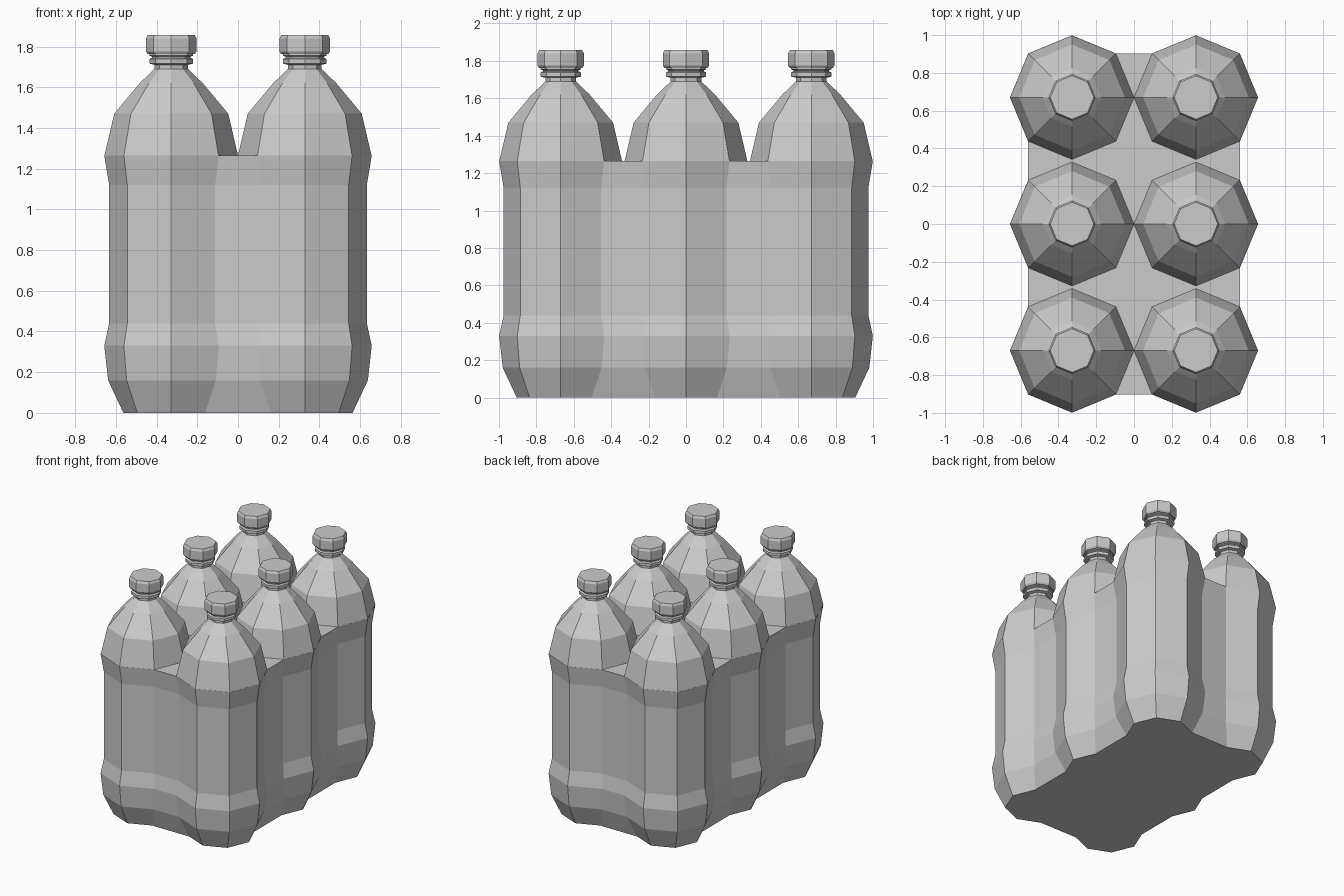
import bpy
import bmesh
from math import cos, sin, radians

CX, CY = 0.328, 0.67
Z_WRAP = 1.265

if "Cube" in bpy.data.objects:
    bpy.data.objects.remove(bpy.data.objects["Cube"], do_unlink=True)

grey = bpy.data.materials.new("light_grey")
grey.use_nodes = True
COLOUR = (0.6, 0.6, 0.6, 1)
grey.diffuse_color = COLOUR
grey.node_tree.nodes["Principled BSDF"].inputs["Base Color"].default_value = COLOUR


def loft(name, loops, location=(0, 0, 0)):
    """Skin a stack of matching point loops and close both ends."""
    bm = bmesh.new()
    rings = [[bm.verts.new(p) for p in loop] for loop in loops]
    n = len(rings[0])
    for low, high in zip(rings, rings[1:]):
        for i in range(n):
            j = (i + 1) % n
            bm.faces.new((low[i], low[j], high[j], high[i]))
    bm.faces.new(rings[0][::-1])
    bm.faces.new(rings[-1])
    bmesh.ops.recalc_face_normals(bm, faces=bm.faces)
    mesh = bpy.data.meshes.new(name)
    bm.to_mesh(mesh)
    bm.free()
    mesh.materials.append(grey)
    obj = bpy.data.objects.new(name, mesh)
    obj.location = location
    bpy.context.collection.objects.link(obj)


def arc(r, z, start, count, x=0, y=0):
    """Points of an octagon, from a start angle, in 45 degree steps."""
    angles = [radians(start + 45 * k) for k in range(count)]
    return [(x + r * cos(a), y + r * sin(a), z) for a in angles]


def pack_outline(r, z):
    """Outer arcs of the six bottles, bridged by flat strips."""
    pts = arc(r, z, -135, 5, CX, -CY) + arc(r, z, -45, 3, CX, 0)
    pts += arc(r, z, -45, 5, CX, CY)
    return pts + [(-x, -y, h) for x, y, h in pts]


# Wrapped lower body of the whole pack
body = [(0.235, 0), (0.31, 0.16), (0.329, 0.33), (0.305, 0.44),
        (0.305, 1.12), (0.329, Z_WRAP)]
loft("wrapped_body", [pack_outline(r, z) for r, z in body])

# Profiles shared by every bottle
shoulder = [(0.328, Z_WRAP), (0.28, 1.47), (0.155, 1.62), (0.082, 1.69)]
neck = [(0.082, 1.68), (0.082, 1.71), (0.108, 1.716), (0.108, 1.738),
        (0.095, 1.744), (0.095, 1.75), (0.108, 1.755), (0.108, 1.766)]
cap = [(0.115, 1.762), (0.124, 1.775), (0.124, 1.84), (0.115, 1.857)]

for row, y in (("front", -CY), ("middle", 0), ("back", CY)):
    for side, x in (("left", CX), ("right", -CX)):
        for part, profile in (("shoulder", shoulder), ("neck", neck), ("cap", cap)):
            loops = [arc(r, z, 0, 8) for r, z in profile]
            loft(f"{row}_{side}_{part}", loops, (x, y, 0))
